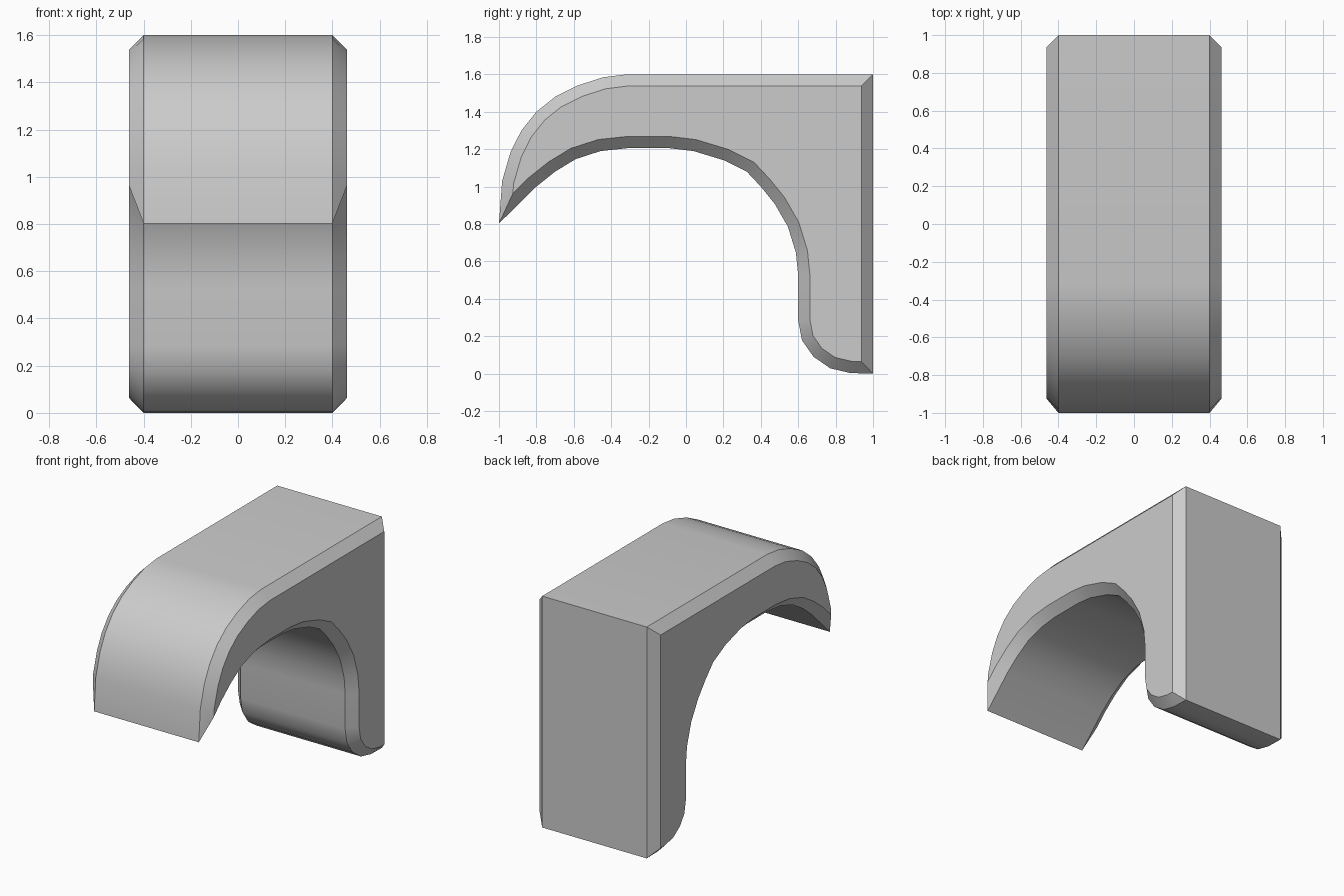
import bpy, bmesh, math
from mathutils import Vector

if "Cube" in bpy.data.objects:
    bpy.data.objects.remove(bpy.data.objects["Cube"])

HALF, BEVEL = 0.4, 0.0625

# Side outline as (y, z), running clockwise from the back top corner
arch = [(-0.80, 1.0), (-0.70, 1.08), (-0.59, 1.147), (-0.457, 1.19), (-0.317, 1.205),
        (-0.086, 1.205), (0.04, 1.19), (0.205, 1.14), (0.325, 1.08), (0.40, 1.0),
        (0.475, 0.907), (0.545, 0.785), (0.588, 0.645), (0.60, 0.523)]
foot = [(0.60, 0.283), (0.62, 0.178), (0.682, 0.09), (0.772, 0.028), (0.88, 0.003), (1.0, 0.0)]
nose = [(-0.317, 1.6), (-0.445, 1.584), (-0.58, 1.54), (-0.70, 1.48), (-0.80, 1.40),
        (-0.88, 1.30), (-0.938, 1.185), (-0.983, 1.03), (-1.0, 0.803)]
outline = [Vector(p) for p in [(1.0, 1.6)] + nose + arch + foot]


def inset(pts, d):
    """Mitred inward offset of a counter-clockwise outline."""
    result = []
    for i, p in enumerate(pts):
        a = (p - pts[i - 1]).normalized()
        b = (pts[(i + 1) % len(pts)] - p).normalized()
        na, nb = Vector((-a.y, a.x)), Vector((-b.y, b.x))
        result.append(p + (na + nb) * d / (1 + na.dot(nb)))
    return result


# Four rings: inset cap, full outline, full outline, inset cap
inner = inset(outline, BEVEL)
bm = bmesh.new()
rings = [[bm.verts.new((x, p.x, p.y)) for p in pts] for x, pts in
         [(-HALF - BEVEL, inner), (-HALF, outline), (HALF, outline), (HALF + BEVEL, inner)]]
n = len(outline)
for r, s in zip(rings, rings[1:]):
    for i in range(n):
        j = (i + 1) % n
        bm.faces.new((r[i], r[j], s[j], s[i]))
bm.faces.new(rings[0])
bm.faces.new(rings[-1])
bmesh.ops.recalc_face_normals(bm, faces=bm.faces)
mesh = bpy.data.meshes.new("arched_bracket")
bm.to_mesh(mesh)
bm.free()
bracket = bpy.data.objects.new("arched_bracket", mesh)
bpy.context.collection.objects.link(bracket)

# Smooth curves, crisp chamfers
bpy.context.view_layer.objects.active = bracket
bracket.select_set(True)
bpy.ops.object.shade_smooth_by_angle(angle=math.radians(30))
